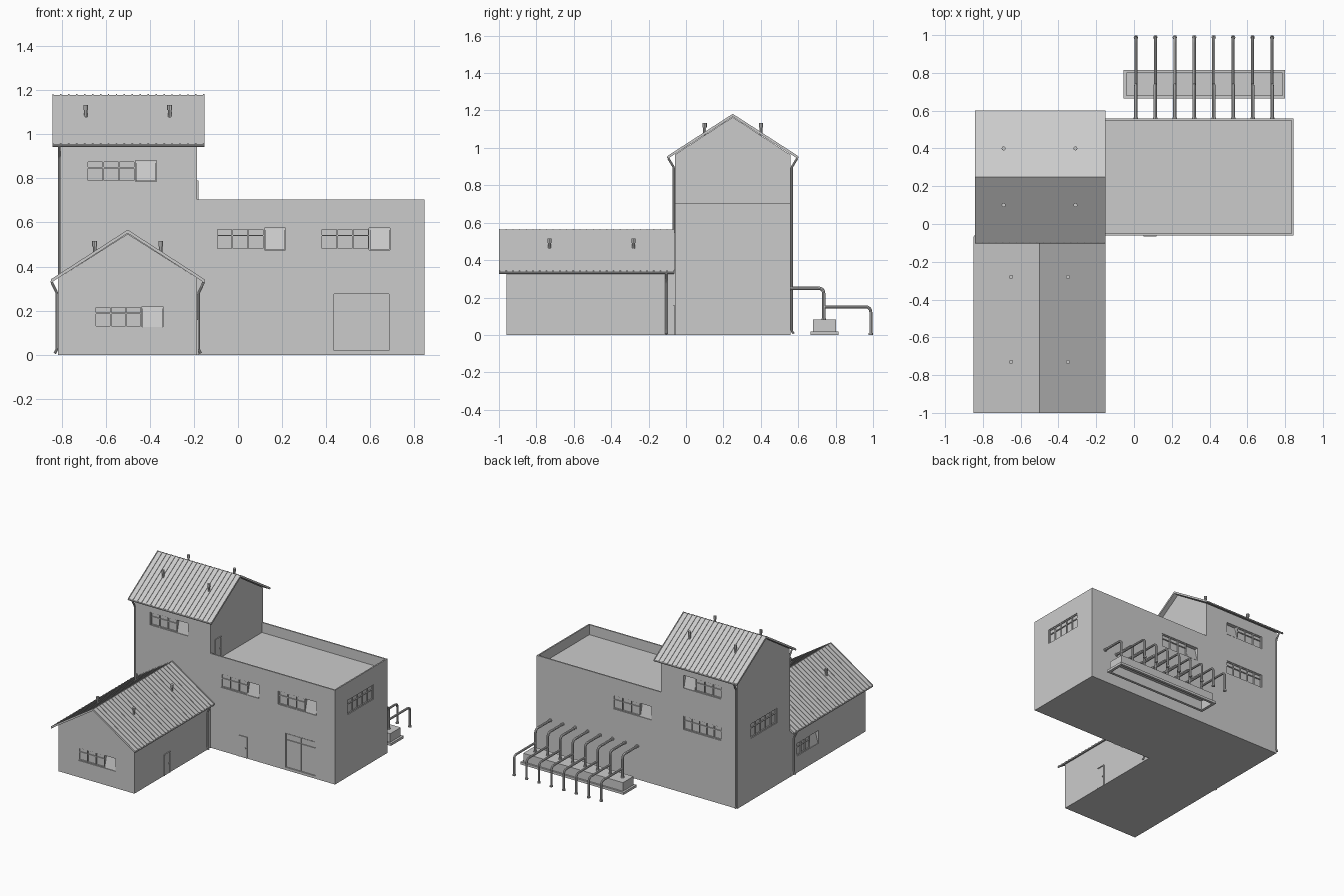
import bpy, bmesh, math
from mathutils import Vector

if "Cube" in bpy.data.objects:
    bpy.data.objects.remove(bpy.data.objects["Cube"])


def extrude(bm, pts, vec):
    a = [bm.verts.new(p) for p in pts]
    b = [bm.verts.new(Vector(p) + Vector(vec)) for p in pts]
    n = len(a)
    bm.faces.new(a)
    bm.faces.new(b[::-1])
    for i in range(n):
        bm.faces.new((a[i], b[i], b[(i + 1) % n], a[(i + 1) % n]))


def box(bm, x0, x1, y0, y1, z0, z1):
    extrude(bm, [(x0, y0, z0), (x1, y0, z0), (x1, y1, z0), (x0, y1, z0)], (0, 0, z1 - z0))


def finish(bm, name, helper=False):
    bmesh.ops.recalc_face_normals(bm, faces=bm.faces)
    me = bpy.data.meshes.new(name)
    bm.to_mesh(me)
    bm.free()
    ob = bpy.data.objects.new(name, me)
    bpy.context.collection.objects.link(ob)
    if helper:
        ob.hide_render = True
        ob.display_type = 'WIRE'
    return ob


def wall(axis, pos, side):
    """Maps (u along wall, n outward, z) to world space."""
    if axis == 'y':
        return lambda u, n, z: (u, pos + side * n, z)
    return lambda u, n, z: (pos + side * n, u, z)


def slab(bm, w, u0, u1, profile):
    a, b = Vector(w(u0, 0, 0)), Vector(w(u1, 0, 0))
    extrude(bm, [w(u0, n, z) for n, z in profile], b - a)


def wbox(bm, w, u0, u1, n0, n1, z0, z1):
    slab(bm, w, u0, u1, [(n0, z0), (n1, z0), (n1, z1), (n0, z1)])


cuts = {k: bmesh.new() for k in ("main", "tower", "wing")}
frames, doors = bmesh.new(), bmesh.new()


def window(part, w, u0, u1, z0, z1, vent=0):
    """Recessed glazing with bars; vent = +1/-1 puts a tilted pane at that end."""
    wbox(cuts[part], w, u0, u1, -0.03, 0.02, z0, z1)
    g0, g1 = u0, u1
    if vent:
        pw = 0.095
        p0, p1 = (u1 - pw, u1) if vent > 0 else (u0, u0 + pw)
        g0, g1 = (u0, p0) if vent > 0 else (p1, u1)
        slab(frames, w, p0 + .003, p1 - .003, [(-.001, z0 + .002), (-.006, z0 + .002),
                                               (-.03, z1 - .003), (-.025, z1 - .003)])
    wbox(frames, w, g0, g1, -.03, -.012, z0, z1)
    cols = 3 if vent else 5
    t = .003
    for i in range(cols + 1):
        u = g0 + t + (g1 - g0 - 2 * t) * i / cols
        wbox(frames, w, u - t, u + t, -.012, -.004, z0, z1)
    for z in (z0 + t, z0 + (z1 - z0) * .66, z1 - t):
        wbox(frames, w, g0, g1, -.012, -.005, z - t, z + t)


def door(w, u0, u1, z0, z1):
    """Door leaf with a slim raised surround and a handle."""
    t = .006
    wbox(doors, w, u0, u0 + t, -.005, .005, z0, z1)
    wbox(doors, w, u1 - t, u1, -.005, .005, z0, z1)
    wbox(doors, w, u0, u1, -.005, .006, z1 - t, z1)
    wbox(doors, w, u0 + t, u1 - t, -.005, .001, z0, z1 - t)
    wbox(doors, w, u1 - .017, u1 - .012, 0, .005, z0 + .07, z0 + .078)


# wall planes
X0, XT, X1, YF, YB, YW = -.815, -.185, .845, -.06, .558, -.96
front, back = wall('y', YF, -1), wall('y', YB, 1)
right, left = wall('x', X1, 1), wall('x', X0, -1)
wing_front = wall('y', YW, -1)

# windows
window("main", front, -.10, .215, .475, .575, 1)
window("main", front, .375, .69, .475, .575, 1)
window("main", right, .09, .395, .465, .575)
window("main", back, -.105, .215, .475, .575, -1)
window("tower", front, -.685, -.37, .785, .88, 1)
window("tower", back, -.685, -.37, .785, .88, 1)
window("tower", back, -.685, -.37, .475, .575)
window("tower", left, .09, .395, .465, .575)
window("wing", wing_front, -.65, -.34, .125, .22, 1)
window("wing", left, -.40, -.15, .125, .22, -1)

# doors
door(front, .05, .12, 0, .16)
door(wall('x', XT, 1), -.61, -.54, 0, .16)
door(wall('x', XT, 1), -.01, .06, .63, .79)

# loading door: recessed double leaf
wbox(cuts["main"], front, .435, .685, -.012, .02, .02, .275)
for u0, u1 in ((.44, .558), (.562, .68)):
    wbox(doors, front, u0, u1, -.012, -.006, .022, .225)
    wbox(doors, front, u0, u1, -.012, -.006, .229, .27)
finish(frames, "window_frames")
finish(doors, "doors")

# parapet recess over the flat roof
box(cuts["main"], XT - .02, X1 - .01, YF + .01, YB - .01, .63, .8)

# building volumes
shells = {}
bm = bmesh.new()
box(bm, XT, X1, YF, YB, 0, .705)
shells["main"] = finish(bm, "main_block")
bm = bmesh.new()
extrude(bm, [(X0, YF, 0), (X0, YB, 0), (X0, YB, .963), (X0, .25, 1.164), (X0, YF, .963)],
        (XT - X0, 0, 0))
shells["tower"] = finish(bm, "tower_walls")
bm = bmesh.new()
extrude(bm, [(X0, YW, 0), (XT, YW, 0), (XT, YW, .348), (-.5, YW, .548), (X0, YW, .348)],
        (0, YF - YW, 0))
shells["wing"] = finish(bm, "wing_walls")
for k, ob in shells.items():
    m = ob.modifiers.new("openings", 'BOOLEAN')
    m.object = finish(cuts[k], k + "_cutter", True)
    m.operation, m.solver = 'DIFFERENCE', 'EXACT'


def roof(name, place, start, length, ridge, half, ribs):
    """Gable roof with raised seams; place maps (across, along, z) to world."""
    drop = half * .645

    def chevron(top, t):
        z = ridge + top
        return [(-half, z - drop), (0, z), (half, z - drop),
                (half, z - drop - t), (0, z - t), (-half, z - drop - t)]

    def run(bm, prof, s, l):
        d = Vector(place(0, l, 0)) - Vector(place(0, 0, 0))
        extrude(bm, [place(c, s, z) for c, z in prof], d)
    bm = bmesh.new()
    run(bm, chevron(-.004, .012), start, length)
    for i in range(ribs):
        run(bm, chevron(0, .006), start + (length - .006) * i / (ribs - 1), .006)
    finish(bm, name)


roof("tower_roof", lambda c, s, z: (s, .25 + c, z), -.842, .69, 1.182, .347, 20)
roof("wing_roof", lambda c, s, z: (-.5 + c, s, z), -1.0, .938, .567, .347, 27)


def tubes(name, paths, r, bend=.03):
    """Round pipes along polylines with rounded corners."""
    cu = bpy.data.curves.new(name, 'CURVE')
    cu.dimensions = '3D'
    cu.bevel_depth, cu.bevel_resolution, cu.use_fill_caps = r, 2, True
    for path in paths:
        p = [Vector(q) for q in path]
        pts = [p[0]]
        for a, b, c in zip(p, p[1:], p[2:]):
            s, e = b + (a - b).normalized() * bend, b + (c - b).normalized() * bend
            for i in range(5):
                t = i / 4
                pts.append(s * (1 - t) ** 2 + b * 2 * t * (1 - t) + e * t * t)
        pts.append(p[-1])
        sp = cu.splines.new('POLY')
        sp.points.add(len(pts) - 1)
        for q, v in zip(sp.points, pts):
            q.co = (*v, 1)
    ob = bpy.data.objects.new(name, cu)
    bpy.context.collection.objects.link(ob)
    bpy.ops.object.select_all(action='DESELECT')
    bpy.context.view_layer.objects.active = ob
    ob.select_set(True)
    bpy.ops.object.convert(target='MESH')
    bpy.ops.object.shade_smooth_by_angle()


# gutters along the eaves
tubes("gutters", [[(-.842, y, .95), (-.152, y, .95)] for y in (-.096, .596)] +
      [[(x, -1, .333), (x, -.065, .333)] for x in (-.844, -.156)], .006)

# downpipes
pipes = [[(-.81, .25 + s * .345, .945), (-.81, .25 + s * .315, .895),
          (-.81, .25 + s * .315, .025), (-.81, .25 + s * .325, .006)] for s in (-1, 1)]
pipes += [[(-.5 + s * .345, -.105, .33), (-.5 + s * .321, -.105, .28),
           (-.5 + s * .321, -.105, .025), (-.5 + s * .331, -.105, .006)] for s in (-1, 1)]
tubes("downpipes", pipes, .006, .008)

# roof vents: stem with a wider cap
spots = [(x, y, 1.085) for x in (-.69, -.31) for y in (.10, .40)]
spots += [(x, y, .467) for x in (-.65, -.35) for y in (-.28, -.73)]
tubes("vent_stems", [[(x, y, z - .02), (x, y, z + .045)] for x, y, z in spots], .008)
tubes("vent_caps", [[(x, y, z + .025), (x, y, z + .048)] for x, y, z in spots], .011)

# rear manifold: hollow plinth and tank
bm = bmesh.new()
for x0, x1, y0, y1 in ((-.055, .80, .665, .68), (-.055, .80, .80, .815),
                       (-.055, -.04, .68, .80), (.785, .80, .68, .80)):
    box(bm, x0, x1, y0, y1, 0, .018)
box(bm, -.04, .785, .678, .802, .07, .082)
for y in (.678, .796):
    box(bm, -.04, .785, y, y + .006, 0, .07)
for x in (-.04, .779):
    box(bm, x, x + .006, .684, .796, 0, .07)
finish(bm, "manifold_tank")

# pipe runs between wall, tank and ground
xs = [.01 + i * .103 for i in range(8)]
tubes("supply_pipes", [[(x, .55, .25), (x, .736, .25), (x, .736, .08)] for x in xs], .009)
tubes("outlet_pipes", [[(x, .736, .15), (x, .988, .15), (x, .988, 0)] for x in xs], .008)
tubes("pipe_collars", [[(x, .736, .08), (x, .736, .088)] for x in xs] +
      [[(x, .555, .25), (x, .565, .25)] for x in xs] +
      [[(x, .988, 0), (x, .988, .01)] for x in xs], .012)
